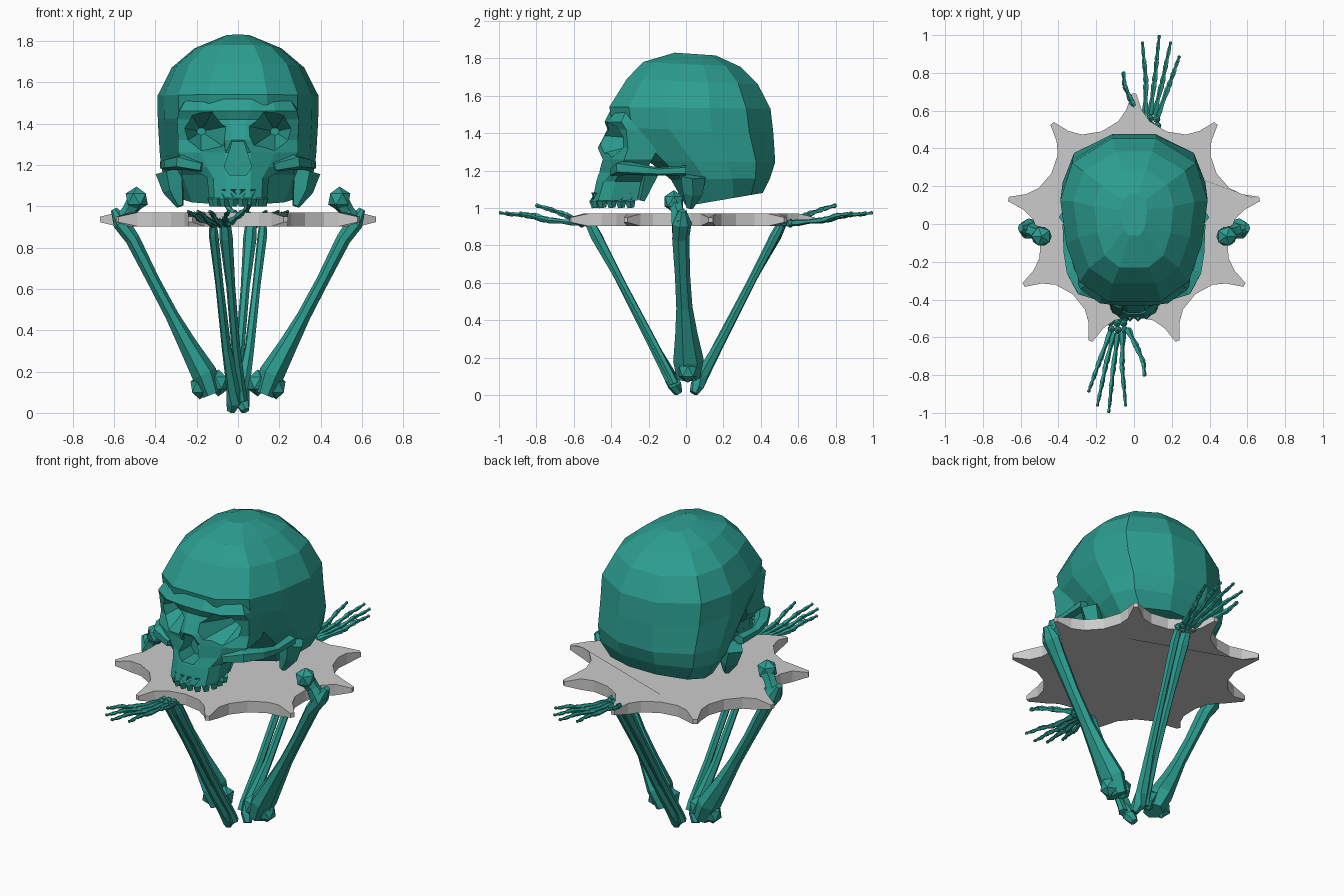
import bpy, bmesh
from math import pi, sin, cos, radians
from mathutils import Vector, Matrix

if "Cube" in bpy.data.objects:
    bpy.data.objects.remove(bpy.data.objects["Cube"])

bone = bpy.data.materials.new("teal_bone")
bone.diffuse_color = (0.025, 0.34, 0.28, 1)
bone.use_nodes = True
bone.node_tree.nodes["Principled BSDF"].inputs["Base Color"].default_value = bone.diffuse_color


def loft(bm, rings):
    """Skin a list of equal-length rings and cap both ends."""
    vs = [[bm.verts.new(p) for p in r] for r in rings]
    n = len(vs[0])
    for a, b in zip(vs, vs[1:]):
        for i in range(n):
            j = (i + 1) % n
            bm.faces.new((a[i], a[j], b[j], b[i]))
    bm.faces.new(vs[0][::-1])
    bm.faces.new(vs[-1])


def tube(bm, pts, sides=6, flat=1.0):
    """Tapered tube through (x, y, z, radius) points."""
    ps = [Vector(p[:3]) for p in pts]
    rings = []
    for i, p in enumerate(ps):
        t = ps[min(i + 1, len(ps) - 1)] - ps[max(i - 1, 0)]
        q = t.to_track_quat('Z', 'Y')
        r = pts[i][3]
        rings.append([p + q @ Vector((r * cos(2 * pi * k / sides),
                                      r * flat * sin(2 * pi * k / sides), 0))
                      for k in range(sides)])
    loft(bm, rings)


def small_bone(bm, a, b, r, sides=5):
    """Phalanx: wide ends and a narrow waist."""
    a, b = Vector(a), Vector(b)
    tube(bm, [(*a.lerp(b, t), r * s) for t, s in ((0, .9), (.15, 1), (.5, .6), (.88, .9), (1, .6))], sides)


def knob(bm, c, s):
    bmesh.ops.create_icosphere(bm, subdivisions=1, radius=1,
                               matrix=Matrix.Translation(c) @ Matrix.Diagonal((*s, 1)))


def finish(name, bm, mat=bone, mirror=False):
    if mirror:
        d = bmesh.ops.duplicate(bm, geom=bm.verts[:] + bm.edges[:] + bm.faces[:])
        for v in d["geom"]:
            if isinstance(v, bmesh.types.BMVert):
                v.co.x *= -1
    bmesh.ops.recalc_face_normals(bm, faces=bm.faces[:])
    me = bpy.data.meshes.new(name)
    bm.to_mesh(me)
    bm.free()
    ob = bpy.data.objects.new(name, me)
    bpy.context.collection.objects.link(ob)
    if mat:
        me.materials.append(mat)
    return ob


# Spiked plate: nine blunt spikes with thinner tips
bm = bmesh.new()
outline = [(-20, .505, 1), (-9, .535, 1), (-4, .59, 1), (-1, .675, .4),
           (1, .675, .4), (4, .59, 1), (9, .535, 1)]
rings = []
for side in (-1, 1):
    rings.append([(r * cos(radians(90 + 40 * k + a)), .015 + r * sin(radians(90 + 40 * k + a)),
                   .936 + side * .033 * h) for k in range(9) for a, r, h in outline])
loft(bm, rings)
finish("spiked_plate", bm, None)

# Cranium: egg-shaped rings (z front, z back, y front, y back, half width)
egg = [(0, .36), (.12, .74), (.35, .92), (.62, 1), (.85, .84), (1, .3)]
egg += [(u, -w) for u, w in reversed(egg)]
bm = bmesh.new()
loft(bm, [[(w * hw, yf + u * (yb - yf), zf + u * (zb - zf)) for u, w in egg]
          for zf, zb, yf, yb, hw in (
              (1.01, 1.08, .0, .41, .30), (1.15, 1.16, -.08, .45, .365),
              (1.25, 1.245, -.20, .477, .378), (1.43, 1.40, -.39, .467, .388),
              (1.54, 1.53, -.41, .452, .39), (1.69, 1.66, -.316, .385, .32),
              (1.78, 1.755, -.23, .29, .21), (1.83, 1.815, -.06, .16, .07))])
cranium = finish("cranium", bm)

# Face block: half sections of four (x, y) points, from upper jaw to brow
bm = bmesh.new()
sections = [
    (1.04, (.06, -.50), (.115, -.47), (.14, -.40), (.12, -.26)),
    (1.14, (.06, -.48), (.12, -.44), (.15, -.38), (.14, -.24)),
    (1.19, (.06, -.465), (.15, -.40), (.24, -.355), (.22, -.22)),
    (1.26, (.06, -.445), (.18, -.40), (.29, -.33), (.28, -.18)),
    (1.32, (.03, -.472), (.17, -.38), (.29, -.31), (.29, -.15)),
    (1.42, (.04, -.42), (.17, -.40), (.295, -.32), (.30, -.12)),
    (1.46, (.06, -.435), (.18, -.42), (.285, -.345), (.30, -.1)),
    (1.52, (.07, -.405), (.17, -.37), (.25, -.32), (.29, -.1))]
loft(bm, [[(x, y, z) for x, y in h] + [(-x, y, z) for x, y in reversed(h)]
          for z, *h in sections])
face = finish("face", bm)

# Eye socket and nose cutters
bm = bmesh.new()
for s in (-1, 1):
    bmesh.ops.create_cone(bm, cap_ends=True, segments=7, radius1=.145, radius2=.02, depth=.3,
                          matrix=Matrix.Translation((s * .178, -.36, 1.362)) @
                          Matrix.Diagonal((1.12 * s, 1, .95, 1)) @ Matrix.Rotation(-pi / 2, 4, 'X'))
sockets = finish("socket_cutter", bm, None)
bm = bmesh.new()
loft(bm, [[(x, y, z) for x, z in ((-.04, 1.15), (.04, 1.15), (.066, 1.19),
                                  (.028, 1.31), (-.028, 1.31), (-.066, 1.19))]
          for y in (-.56, -.35)])
nose = finish("nose_cutter", bm, None)
for ob in (cranium, face):
    bpy.context.view_layer.objects.active = ob
    for cutter in (sockets, nose):
        m = ob.modifiers.new("cut", 'BOOLEAN')
        m.operation, m.solver, m.object = 'DIFFERENCE', 'EXACT', cutter
        bpy.ops.object.modifier_apply(modifier=m.name)
for cutter in (sockets, nose):
    bpy.data.objects.remove(cutter)

# Cheek arches
bm = bmesh.new()
tube(bm, [(.17, -.38, 1.19, .035), (.27, -.34, 1.215, .05), (.325, -.25, 1.205, .04),
          (.35, -.15, 1.195, .028), (.35, .0, 1.2, .035)], 5, .8)
finish("cheek_arches", bm, mirror=True)

# Skull base: ear processes and rear jaw supports
bm = bmesh.new()
tube(bm, [(.33, .04, 1.17, .07), (.31, .035, 1.08, .055), (.28, .02, 1.0, .018)], 5)
tube(bm, [(.11, -.2, 1.2, .06), (.10, -.24, 1.04, .02)], 4)
finish("skull_base", bm, mirror=True)

# Upper teeth along the jaw arc
bm = bmesh.new()
for x, y in ((.022, -.485), (.065, -.475), (.10, -.445), (.118, -.395), (.12, -.345), (.115, -.295)):
    tube(bm, [(x, y, 1.08, .022), (x, y - .004, 1.035, .028), (x, y, 1.0, .018)], 4)
finish("upper_teeth", bm, mirror=True)

# Thigh bones: shaft, condyles, neck and ball head
bm = bmesh.new()
tube(bm, [(.125, .01, .09, .065), (.165, .01, .19, .085), (.245, 0, .33, .062), (.32, -.01, .47, .045),
          (.41, -.02, .64, .042), (.51, -.03, .84, .048), (.565, -.025, .92, .055),
          (.60, -.02, .985, .022)], 7, .75)
knob(bm, (.095, .01, .145), (.055, .06, .065))
knob(bm, (.185, .01, .125), (.05, .055, .06))
tube(bm, [(.56, -.03, .91, .05), (.525, -.045, .98, .036), (.49, -.06, 1.03, .045)], 6)
knob(bm, (.49, -.065, 1.035), (.06, .058, .06))
finish("thigh_bones", bm, mirror=True)

# Forearm: two long bones leaning outward
bm = bmesh.new()
tube(bm, [(-.035, -.04, .01, .022), (-.02, -.06, .05, .038), (-.02, -.09, .11, .036),
          (-.055, -.2, .31, .024), (-.09, -.36, .62, .02), (-.118, -.485, .86, .024),
          (-.12, -.51, .91, .018)], 6)
tube(bm, [(.02, -.065, .06, .026), (.018, -.085, .11, .022), (-.01, -.19, .31, .022),
          (-.035, -.35, .61, .022), (-.058, -.48, .85, .033), (-.062, -.51, .91, .028)], 6)
arm = finish("forearm", bm)

# Hand: wrist bones, four fingers and thumb
bm = bmesh.new()
for x, y in ((-.125, -.52), (-.09, -.525), (-.055, -.525), (-.12, -.555), (-.085, -.56), (-.05, -.56)):
    knob(bm, (x, y, .918), (.022, .022, .024))
fingers = [((-.125, -.57), (-.185, -.73), (-.242, -.89)),
           ((-.105, -.575), (-.15, -.745), (-.195, -.965)),
           ((-.085, -.58), (-.11, -.755), (-.135, -1.0)),
           ((-.06, -.575), (-.065, -.75), (-.045, -.965))]
for base, knuckle, tip in fingers:
    k = Vector((*knuckle, .935))
    t = Vector((*tip, .975))
    joints = [Vector((*base, .92)), k, k.lerp(t, .46) + Vector((0, 0, .008)), k.lerp(t, .78), t]
    for i in range(4):
        small_bone(bm, joints[i], joints[i + 1], .018 - .0025 * i)
thumb = [(-.035, -.555, .925), (.015, -.655, .965), (.05, -.735, .995), (.055, -.805, 1.015)]
for i in range(3):
    small_bone(bm, thumb[i], thumb[i + 1], .02 - .003 * i)
hand = finish("hand", bm)

# Rear forearm and hand: half turn about the centre
for ob in (arm, hand):
    c = ob.copy()
    c.name = "rear_" + ob.name
    c.rotation_euler.z = pi
    bpy.context.collection.objects.link(c)
    ob.name = "front_" + ob.name
